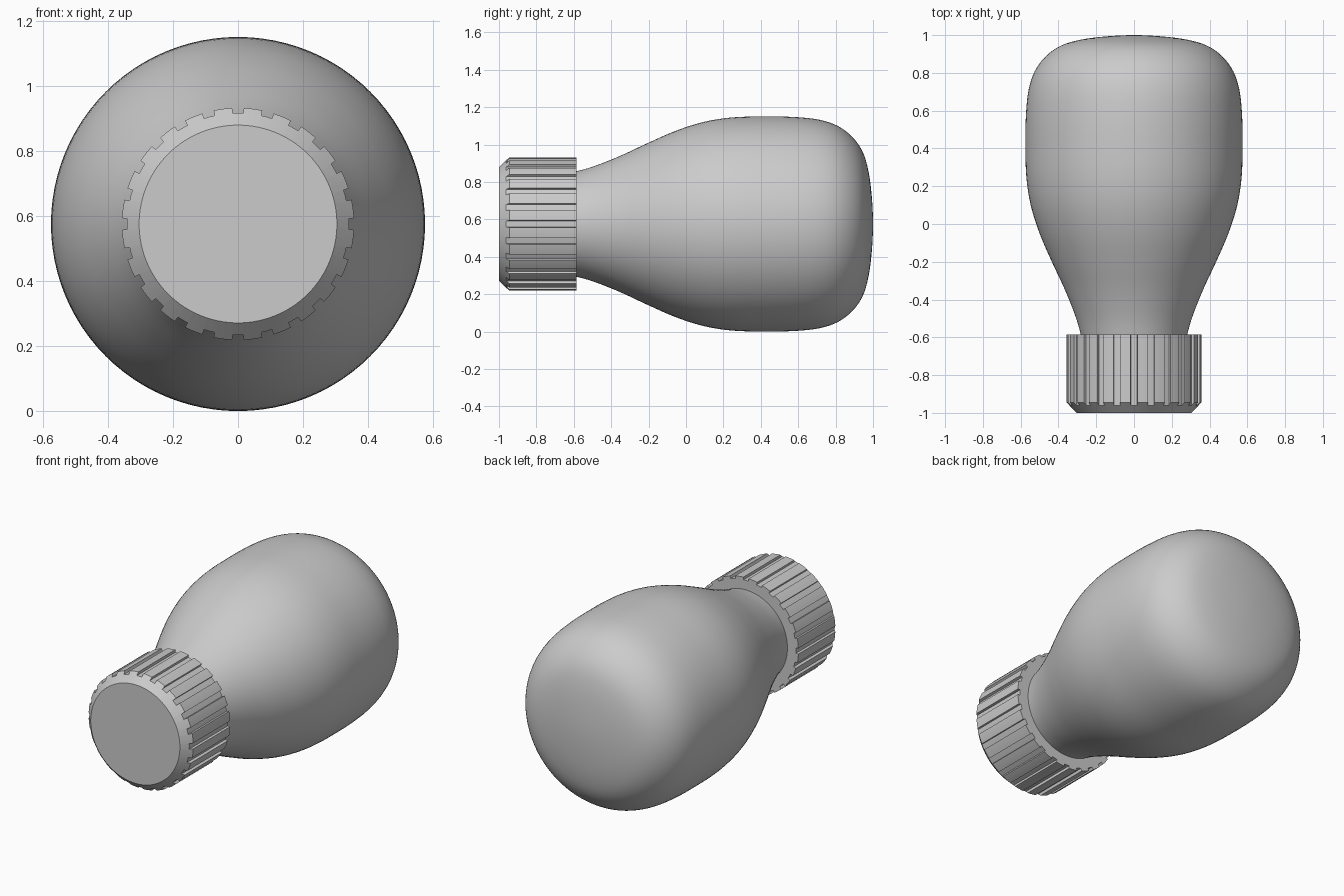
import bpy, bmesh, math
from mathutils import Vector

if "Cube" in bpy.data.objects:
    bpy.data.objects.remove(bpy.data.objects["Cube"])

CZ = 0.575  # height of the horizontal axis


def point(r, a, y):
    return Vector((r * math.sin(a), y, CZ + r * math.cos(a)))


def finish(bm, name, angle):
    bmesh.ops.remove_doubles(bm, verts=bm.verts, dist=1e-5)
    bmesh.ops.recalc_face_normals(bm, faces=bm.faces)
    me = bpy.data.meshes.new(name)
    bm.to_mesh(me)
    bm.free()
    ob = bpy.data.objects.new(name, me)
    bpy.context.collection.objects.link(ob)
    bpy.ops.object.select_all(action='DESELECT')
    ob.select_set(True)
    bpy.context.view_layer.objects.active = ob
    bpy.ops.object.shade_smooth_by_angle(angle=math.radians(angle))
    return ob


def smooth_curve(pts, steps):
    # Catmull-Rom through the points
    p = [Vector(q) for q in pts]
    p = [2 * p[0] - p[1]] + p + [Vector((p[-2].x, -p[-2].y))]
    out = []
    for i in range(1, len(p) - 2):
        a, b, c, d = p[i - 1:i + 3]
        for s in range(steps):
            t = s / steps
            out.append(0.5 * (2 * b + (c - a) * t + (2 * a - 5 * b + 4 * c - d) * t * t
                              + (3 * b - a - 3 * c + d) * t ** 3))
    return out + [p[-2]]


# bulb: smooth turned body, profile as (y, radius)
profile = [(-0.62, 0.273), (-0.5, 0.306), (-0.35, 0.365), (-0.2, 0.435), (-0.05, 0.5),
           (0.1, 0.547), (0.25, 0.57), (0.42, 0.575), (0.58, 0.572), (0.71, 0.558),
           (0.81, 0.525), (0.89, 0.465), (0.945, 0.385), (0.976, 0.28), (0.993, 0.15), (1.0, 0.0)]
bm = bmesh.new()
curve = smooth_curve(profile, 4)
verts = [bm.verts.new(point(max(q.y, 0), 0, q.x)) for q in curve]
edges = [bm.edges.new(e) for e in zip(verts, verts[1:])]
bmesh.ops.spin(bm, geom=verts + edges, cent=(0, 0, CZ), axis=(0, 1, 0),
               angle=2 * math.pi, steps=96, use_merge=True)
finish(bm, "bulb", 60)

# cap: ribbed collar with 24 grooves and a chamfered front
R, GROOVE, FACE, FRONT, BACK = 0.357, 0.341, 0.304, -1.0, -0.585
N = 24
pitch, half = 2 * math.pi / N, 0.05
outline = []  # (angle, radius) around the collar
for i in range(N):
    c = i * pitch
    outline += [(c - half, GROOVE), (c, GROOVE), (c + half, GROOVE)]
    outline += [(c + half + (pitch - 2 * half) * k / 3, R) for k in range(4)]

bm = bmesh.new()
front = [bm.verts.new(point(FACE, a, FRONT)) for a, r in outline]
rim = [bm.verts.new(point(r, a, FRONT + (r - FACE) * 1.04)) for a, r in outline]
back = [bm.verts.new(point(r, a, BACK)) for a, r in outline]
inner = [bm.verts.new(point(0.27, a, BACK)) for a, r in outline]
n = len(outline)
for i in range(n):
    j = (i + 1) % n
    bm.faces.new((rim[i], rim[j], back[j], back[i]))
    if outline[i][1] == outline[j][1]:
        bm.faces.new((front[i], front[j], rim[j], rim[i]))
        bm.faces.new((back[i], back[j], inner[j], inner[i]))
bmesh.ops.remove_doubles(bm, verts=front + inner, dist=1e-5)
ring = sorted((v for v in bm.verts if abs(v.co.y - FRONT) < 1e-6),
              key=lambda v: math.atan2(v.co.x, v.co.z - CZ))
bm.faces.new(ring)
finish(bm, "ribbed_cap", 25)
